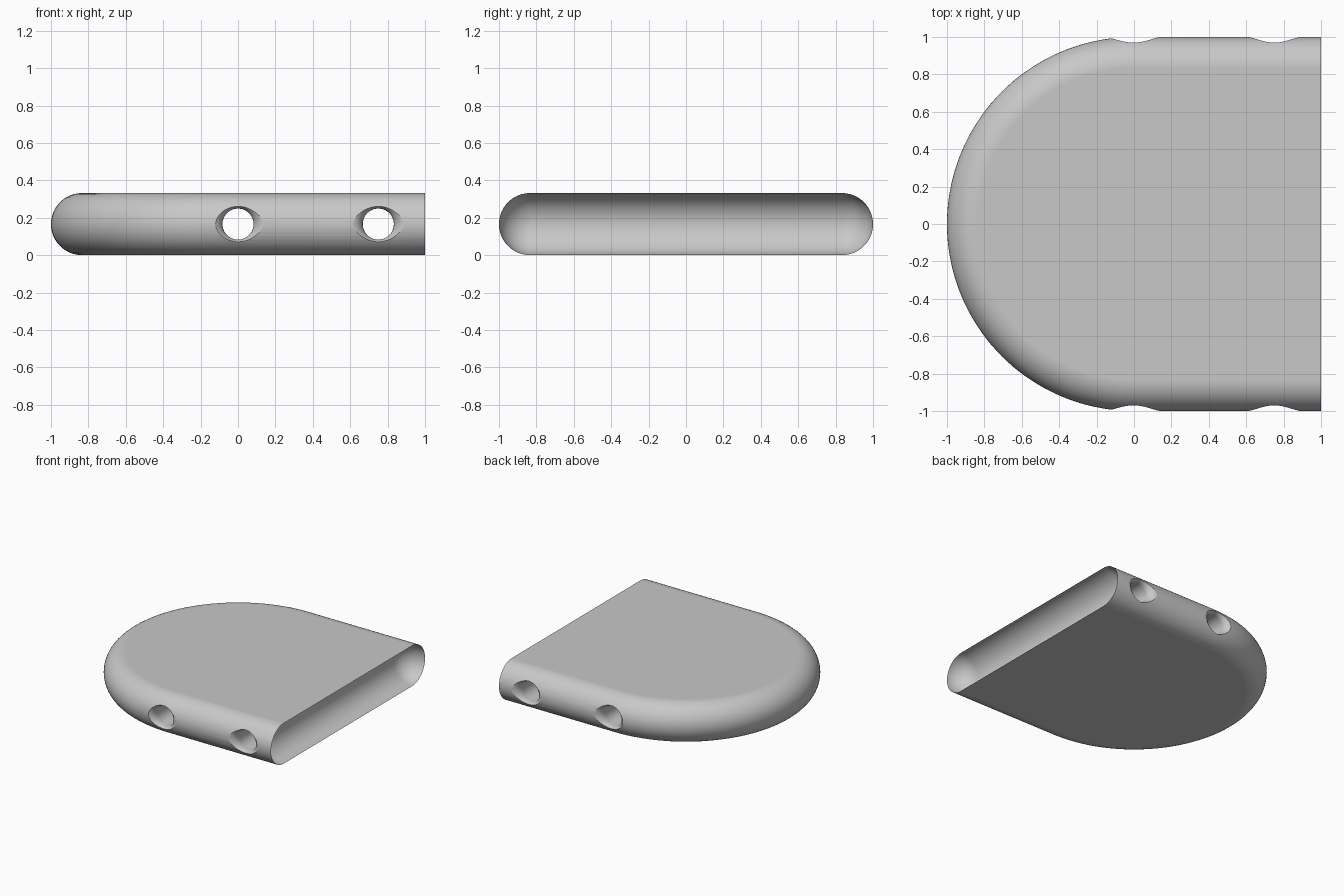
import bpy, bmesh, math

if "Cube" in bpy.data.objects:
    bpy.data.objects.remove(bpy.data.objects["Cube"], do_unlink=True)

EDGE = 0.166            # radius of the rounded edge
CORE = 1 - EDGE         # half width of the flat part
HOLE, FLARE = 0.083, 0.07
ARC, BEND, DISH, SIDES = 24, 72, 12, 64

grey = bpy.data.materials.new("plain_grey")
grey.use_nodes = True
colour = (0.58, 0.58, 0.58, 1)
grey.diffuse_color = colour
grey.node_tree.nodes["Principled BSDF"].inputs["Base Color"].default_value = colour


def make_object(name, bm):
    bmesh.ops.remove_doubles(bm, verts=bm.verts, dist=1e-5)
    bmesh.ops.recalc_face_normals(bm, faces=bm.faces)
    mesh = bpy.data.meshes.new(name)
    bm.to_mesh(mesh)
    bm.free()
    mesh.materials.append(grey)
    obj = bpy.data.objects.new(name, mesh)
    bpy.context.collection.objects.link(obj)
    return obj


def bridge(bm, a, b, closed):
    count = len(a)
    for i in range(count if closed else count - 1):
        j = (i + 1) % count
        bm.faces.new((a[i], a[j], b[j], b[i]))


def build_body():
    bm = bmesh.new()
    # Rounded edge swept round the D-shaped outline, front to back
    rows = []
    for i in range(ARC + 1):
        t = math.pi * (i / ARC - 0.5)
        rad, z = CORE + EDGE * math.cos(t), EDGE * (1 + math.sin(t))
        path = [(1, -rad)]
        for j in range(BEND + 1):
            a = math.pi * (0.5 + j / BEND)
            path.append((rad * math.cos(a), -rad * math.sin(a)))
        path.append((1, rad))
        rows.append([bm.verts.new((x, y, z)) for x, y in path])
    for low, high in zip(rows, rows[1:]):
        bridge(bm, low, high, False)
    # Flat bottom and top
    bm.faces.new(rows[0])
    bm.faces.new(rows[-1])
    # Hollow groove with rounded ends in the straight end
    ring = [r[0] for r in rows] + [r[-1] for r in reversed(rows)]
    rim = [v.co.copy() for v in ring]
    for k in range(1, DISH + 1):
        p = math.pi / 2 * k / DISH
        inner = []
        for co in rim:
            cy = math.copysign(CORE, co.y)
            inner.append(bm.verts.new((1 - EDGE * math.sin(p),
                                       cy + (co.y - cy) * math.cos(p),
                                       EDGE + (co.z - EDGE) * math.cos(p))))
        bridge(bm, ring, inner, True)
        ring = inner
    return make_object("rounded_body", bm)


def build_cutter(x):
    # Round bore whose mouths flare out in a smooth fillet
    half = []
    for k in range(DISH + 1):
        a = math.pi / 2 * k / DISH
        half.append((1.001 - FLARE + FLARE * math.sin(a),
                     HOLE + FLARE * (1 - math.cos(a))))
    half.append((1.1, HOLE + FLARE))
    profile = [(-y, r) for y, r in reversed(half)] + half
    angles = [2 * math.pi * i / SIDES for i in range(SIDES)]
    bm = bmesh.new()
    rings = [[bm.verts.new((x + r * math.cos(a), y, EDGE + r * math.sin(a)))
              for a in angles] for y, r in profile]
    for a, b in zip(rings, rings[1:]):
        bridge(bm, a, b, True)
    bm.faces.new(rings[0])
    bm.faces.new(rings[-1])
    cutter = make_object("hole_cutter", bm)
    cutter.hide_render = True
    return cutter


body = build_body()
bpy.ops.object.select_all(action='DESELECT')
body.select_set(True)
bpy.context.view_layer.objects.active = body

# Two bores through the sides
for x in (0, 0.75):
    cutter = build_cutter(x)
    mod = body.modifiers.new("bore", 'BOOLEAN')
    mod.operation = 'DIFFERENCE'
    mod.solver = 'EXACT'
    mod.object = cutter
    bpy.ops.object.modifier_apply(modifier=mod.name)
    bpy.data.objects.remove(cutter, do_unlink=True)

# Smooth shading with crisp rims
bpy.ops.object.shade_smooth_by_angle(angle=math.radians(30))
weighted = body.modifiers.new("weighted_normals", 'WEIGHTED_NORMAL')
weighted.keep_sharp = True
